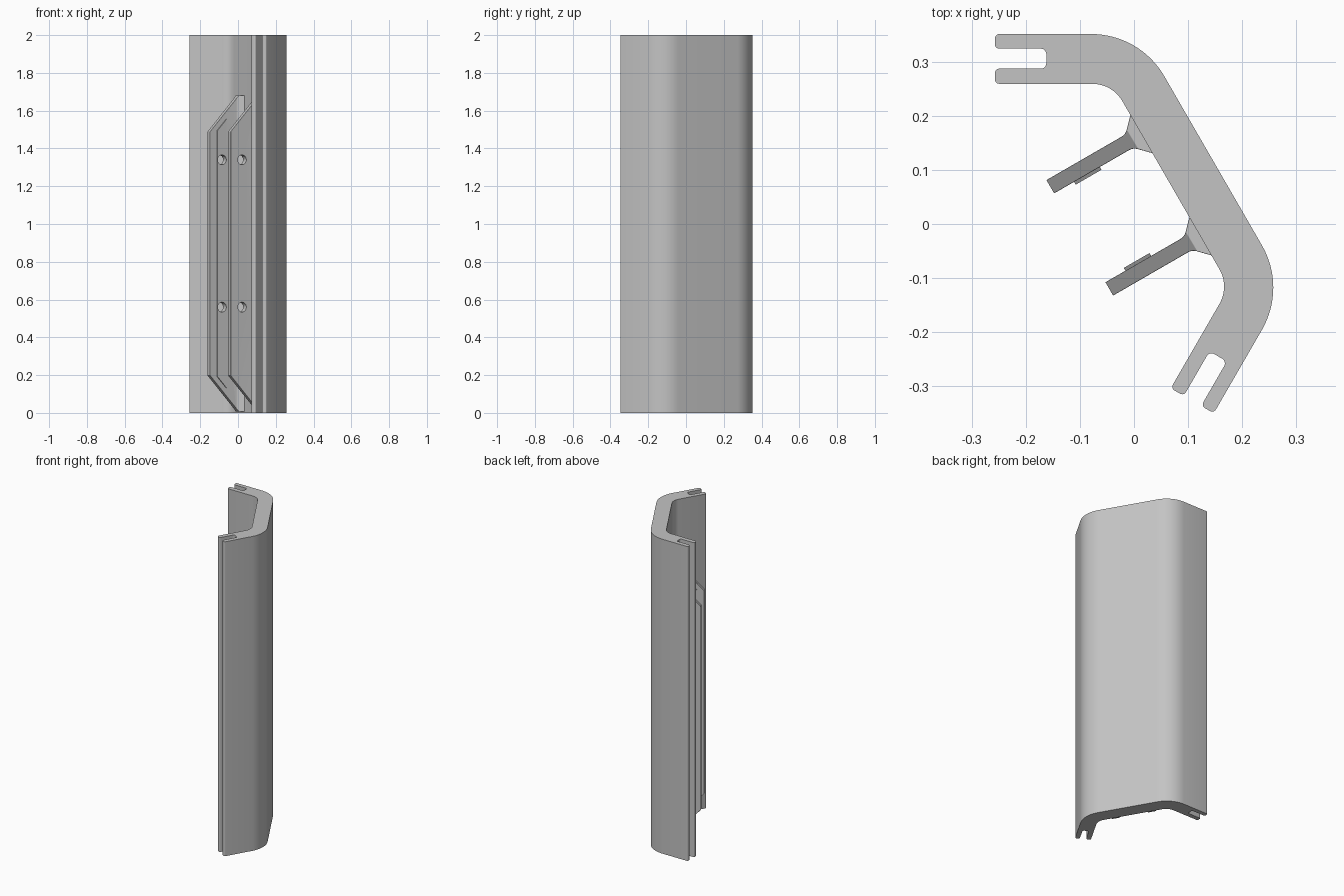
import bpy, bmesh, math
from mathutils import Vector, Matrix

if "Cube" in bpy.data.objects:
    bpy.data.objects.remove(bpy.data.objects["Cube"], do_unlink=True)

grey = bpy.data.materials.new("plain grey")
grey.use_nodes = True
grey.diffuse_color = (0.55, 0.55, 0.55, 1)
grey.node_tree.nodes["Principled BSDF"].inputs["Base Color"].default_value = (0.55, 0.55, 0.55, 1)

# Part frame: x points out through the middle wall, y = 0 is the mirror plane
FRAME = Matrix.Rotation(math.radians(30), 4, 'Z') @ Matrix.Translation((0, 0.028, 0))
HEIGHT = 2.0
MID_Z = 0.8435


def fillet(corners):
    """Round each (point, radius) corner of a closed outline."""
    out = []
    n = len(corners)
    for i, (p, r) in enumerate(corners):
        if r == 0:
            out.append(p)
            continue
        a = (corners[i - 1][0] - p).normalized()
        b = (corners[(i + 1) % n][0] - p).normalized()
        half = a.angle(b) / 2
        centre = p + (a + b).normalized() * (r / math.sin(half))
        start = p + a * (r / math.tan(half)) - centre
        end = p + b * (r / math.tan(half)) - centre
        sweep = math.pi - 2 * half
        steps = 16 if r > 0.05 else 5
        for k in range(steps + 1):
            t = k / steps
            out.append(centre + (start * math.sin((1 - t) * sweep)
                                 + end * math.sin(t * sweep)) / math.sin(sweep)
                       if sweep < 3 else centre + start.lerp(end, t))
    return out


def extrude(name, outline, z0, z1, cuts=()):
    """Extrude an outline upward, then trim it with (point, normal) planes."""
    bm = bmesh.new()
    face = bm.faces.new([bm.verts.new((p.x, p.y, z0)) for p in outline])
    up = bmesh.ops.extrude_face_region(bm, geom=[face])["geom"]
    bmesh.ops.translate(bm, vec=(0, 0, z1 - z0),
                        verts=[v for v in up if isinstance(v, bmesh.types.BMVert)])
    for point, normal in cuts:
        bmesh.ops.bisect_plane(bm, geom=bm.verts[:] + bm.edges[:] + bm.faces[:],
                               plane_co=point, plane_no=normal, clear_outer=True)
        bmesh.ops.holes_fill(bm, edges=[e for e in bm.edges if e.is_boundary], sides=0)
    bmesh.ops.recalc_face_normals(bm, faces=bm.faces)
    bm.transform(FRAME)
    mesh = bpy.data.meshes.new(name)
    bm.to_mesh(mesh)
    bm.free()
    mesh.materials.append(grey)
    obj = bpy.data.objects.new(name, mesh)
    bpy.context.collection.objects.link(obj)
    return obj


def smooth(obj):
    bpy.ops.object.select_all(action='DESELECT')
    obj.select_set(True)
    bpy.context.view_layer.objects.active = obj
    bpy.ops.object.shade_smooth_by_angle(angle=math.radians(30))


# Bent wall: one flange with its end slot, mirrored to the other flange
to_part = FRAME.inverted()
END, SLOT = -0.257, -0.162
flange = [(END, 0.351, 0.008), (END, 0.324, 0.008), (SLOT, 0.324, 0.01),
          (SLOT, 0.287, 0.01), (END, 0.287, 0.008), (END, 0.259, 0.008)]
half = [((0.011, 0.351), 0.156)] + [((x, y), r) for x, y, r in flange] + [((-0.04, 0.259), 0.064)]
half = [((to_part @ Vector((x, y, 0))), r) for (x, y), r in half]
other = [(Vector((p.x, -p.y, 0)), r) for p, r in reversed(half)]
smooth(extrude("bent_wall", fillet(half + other), 0, HEIGHT))


def slanted_ends(inset):
    """Planes that slope the top and bottom ends toward the fin tip."""
    slope = 1.09
    cuts = []
    for s in (1, -1):
        point = Vector((-0.0995, 0, MID_Z + s * (0.6455 - inset)))
        cuts.append((point, Vector((-slope, 0, s)).normalized()))
    return cuts


# Two fins with flared roots, raised pads and bolt holes
FIN, HALF_THICK = 0.109, 0.0142
for side, label in ((1, "right"), (-1, "left")):
    root = [(-0.0995, HALF_THICK, 0), (0.069, HALF_THICK, 0.02), (0.106, 0.052, 0)]
    pts = [(Vector((x, side * (FIN + w), 0)), r) for x, w, r in root]
    pts += [(Vector((x, side * (FIN - w), 0)), r) for x, w, r in reversed(root)]
    fin = extrude(label + "_fin", fillet(pts), MID_Z - 0.8365, MID_Z + 0.8365, slanted_ends(0))
    bevel = fin.modifiers.new("soft edges", 'BEVEL')
    bevel.width = 0.004
    bevel.segments = 2
    bevel.limit_method = 'ANGLE'
    bevel.angle_limit = math.radians(35)

    inner = FIN - HALF_THICK
    pad_pts = [Vector((x, side * y, 0)) for x, y in
               ((-0.057, inner + 0.003), (-0.002, inner + 0.003),
                (-0.002, inner - 0.006), (-0.057, inner - 0.006))]
    pad = extrude(label + "_fin_pad", pad_pts, MID_Z - 0.8, MID_Z + 0.8, slanted_ends(0.04))

    # Bolt holes through fin and pad
    for z, level in ((0.56, "lower"), (1.34, "upper")):
        place = FRAME @ Matrix.Translation((-0.03, side * FIN, z)) @ Matrix.Rotation(math.pi / 2, 4, 'X')
        bpy.ops.mesh.primitive_cylinder_add(vertices=32, radius=0.026, depth=0.09)
        cutter = bpy.context.object
        cutter.name = label + "_" + level + "_hole_cutter"
        cutter.matrix_world = place
        cutter.data.materials.append(grey)
        cutter.hide_render = True
        cutter.hide_set(True)
        for obj in (fin, pad):
            cut = obj.modifiers.new(level + " hole", 'BOOLEAN')
            cut.object = cutter
            cut.solver = 'EXACT'
    smooth(fin)
    smooth(pad)
